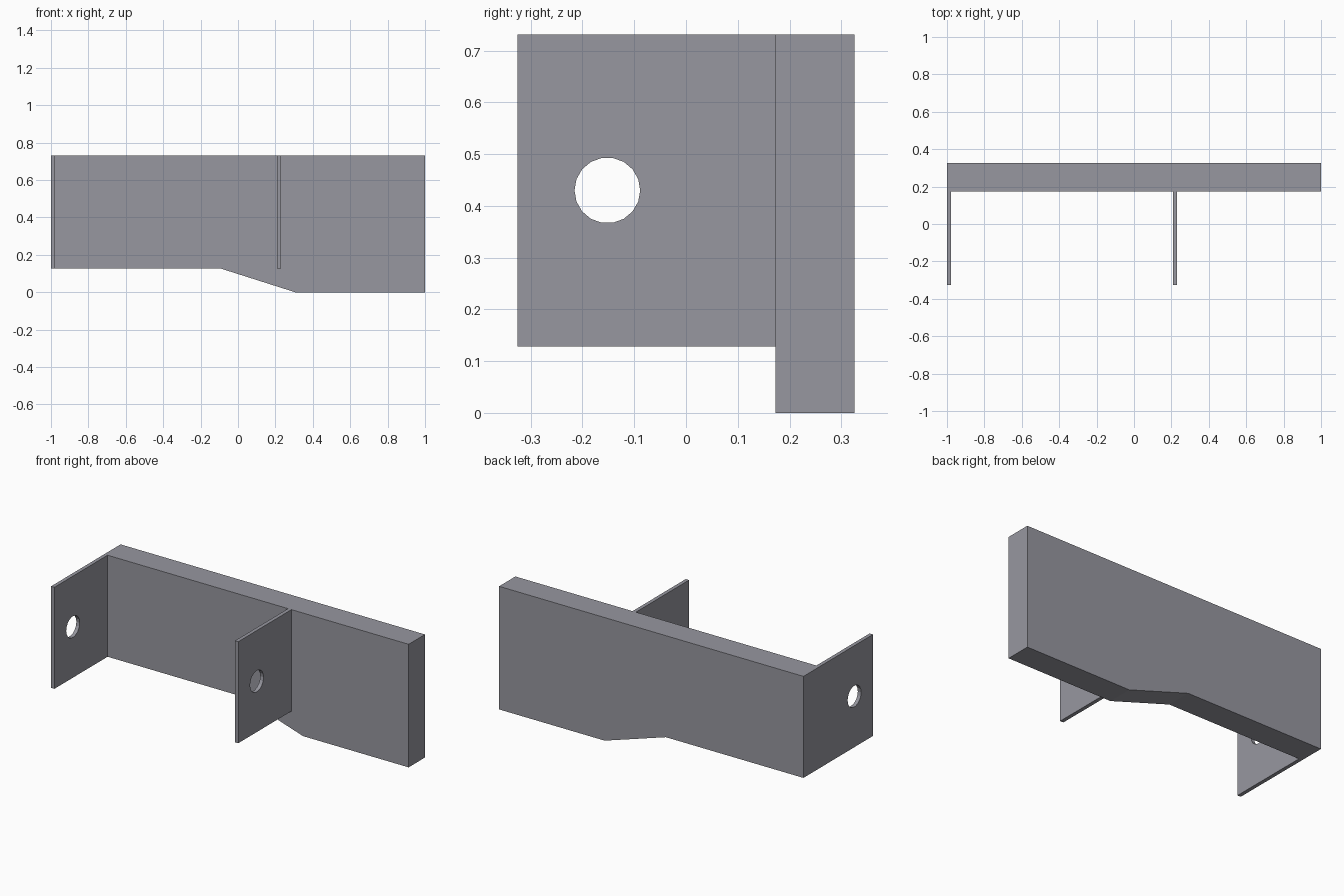
import bpy, bmesh, math

if "Cube" in bpy.data.objects:
    bpy.data.objects.remove(bpy.data.objects["Cube"])

steel = bpy.data.materials.new("cool_grey")
steel.diffuse_color = (0.31, 0.31, 0.35, 1)
steel.use_nodes = True
steel.node_tree.nodes["Principled BSDF"].inputs["Base Color"].default_value = steel.diffuse_color


def extruded(name, points, offset):
    """Solid made by sweeping a flat outline along an offset."""
    bm = bmesh.new()
    face = bm.faces.new([bm.verts.new(p) for p in points])
    swept = bmesh.ops.extrude_face_region(bm, geom=[face], use_keep_orig=True)
    verts = [g for g in swept["geom"] if isinstance(g, bmesh.types.BMVert)]
    bmesh.ops.translate(bm, verts=verts, vec=offset)
    bmesh.ops.recalc_face_normals(bm, faces=bm.faces)
    mesh = bpy.data.meshes.new(name)
    bm.to_mesh(mesh)
    bm.free()
    mesh.materials.append(steel)
    obj = bpy.data.objects.new(name, mesh)
    bpy.context.collection.objects.link(obj)
    return obj


FRONT, INNER, BACK = -0.326, 0.173, 0.326
LOW, TOP = 0.128, 0.731

# Thick back board with its stepped lower edge
outline = [(-1, LOW), (-0.096, LOW), (0.306, 0), (1, 0), (1, TOP), (-1, TOP)]
extruded("back_board", [(x, INNER, z) for x, z in outline], (0, BACK - INNER, 0))

# Cutter for the round holes, running through both plates
bpy.ops.mesh.primitive_cylinder_add(vertices=18, radius=0.0635, depth=3,
                                    location=(0, -0.152, 0.43),
                                    rotation=(0, math.pi / 2, 0))
cutter = bpy.context.object
cutter.name = "hole_cutter"
cutter.data.materials.append(steel)
cutter.hide_render = True
cutter.hide_set(True)

# Thin upright mounting plates
for name, x in (("end_plate", -1), ("middle_plate", 0.208)):
    rect = [(FRONT, LOW), (INNER, LOW), (INNER, TOP), (FRONT, TOP)]
    plate = extruded(name, [(x, y, z) for y, z in rect], (0.022, 0, 0))
    hole = plate.modifiers.new("round_hole", "BOOLEAN")
    hole.operation = "DIFFERENCE"
    hole.solver = "EXACT"
    hole.object = cutter
